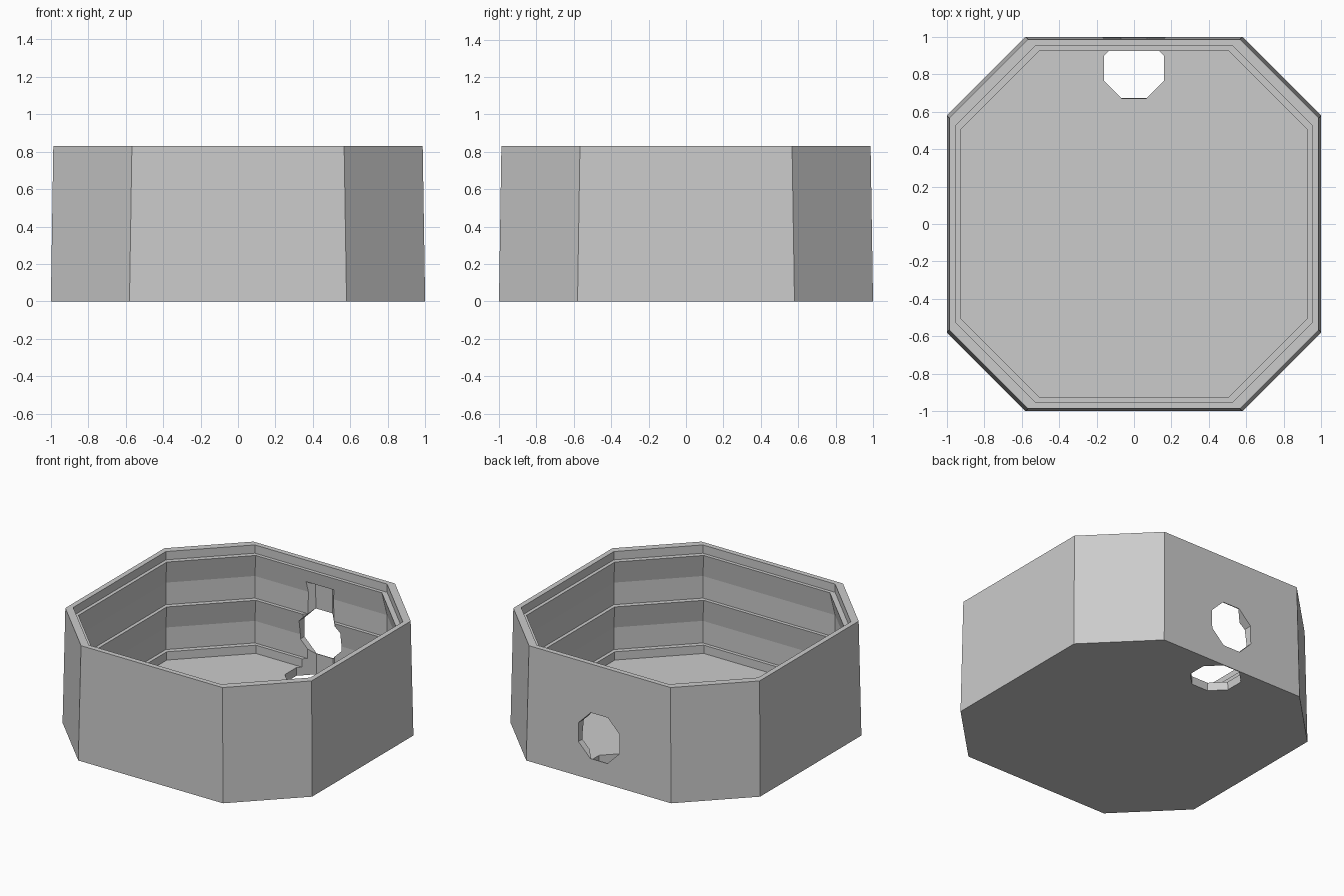
import bpy, bmesh, math

if "Cube" in bpy.data.objects:
    bpy.data.objects.remove(bpy.data.objects["Cube"])

CHAMFER = 0.42          # corner cut of the square outline
HEIGHT, DRAFT = 0.83, 0.013

grey = bpy.data.materials.new("light grey")
grey.diffuse_color = (0.6, 0.6, 0.6, 1)
grey.use_nodes = True
grey.node_tree.nodes["Principled BSDF"].inputs["Base Color"].default_value = grey.diffuse_color


def loft(name, rings):
    """Closed solid from a list of equal-length point rings."""
    bm = bmesh.new()
    loops = [[bm.verts.new(p) for p in ring] for ring in rings]
    n = len(loops[0])
    for low, high in zip(loops, loops[1:]):
        for i in range(n):
            j = (i + 1) % n
            bm.faces.new((low[i], low[j], high[j], high[i]))
    bm.faces.new(loops[0])
    bm.faces.new(loops[-1])
    bmesh.ops.recalc_face_normals(bm, faces=bm.faces)
    mesh = bpy.data.meshes.new(name)
    bm.to_mesh(mesh)
    bm.free()
    ob = bpy.data.objects.new(name, mesh)
    mesh.materials.append(grey)
    bpy.context.collection.objects.link(ob)
    return ob


def outline(a, z):
    """Square of half-width a with cut corners."""
    b = a - CHAMFER
    return [(x, y, z) for x, y in ((a, -b), (a, b), (b, a), (-b, a),
                                   (-a, b), (-a, -b), (-b, -a), (b, -a))]


def octagon(r):
    c = r / math.cos(math.pi / 8)
    return [(c * math.cos(math.pi / 8 + k * math.pi / 4),
             c * math.sin(math.pi / 8 + k * math.pi / 4)) for k in range(8)]


# Box wall: drafted outside, stepped rim, ribbed inside, flat floor
profile = [(1.0, 0), (1 - DRAFT, HEIGHT), (0.95, HEIGHT), (0.95, 0.77), (0.925, 0.77)]
for ledge in (0.445, 0.12):
    profile += [(0.95, ledge + 0.16), (0.95, ledge), (0.925, ledge)]
profile.append((0.925, 0.06))
box = loft("octagonal_box", [outline(a, z) for a, z in profile])

# Upright cable channel leaning with the wall, and cable hole through the back
channel = loft("channel_cutter", [
    [(x, 0.833 - DRAFT * z / HEIGHT + y, z) for x, y in octagon(0.161)]
    for z in (-0.1, 0.68)])
hole = loft("hole_cutter", [
    [(x, y, 0.315 + z) for x, z in octagon(0.165)] for y in (0.8, 1.1)])

bpy.context.view_layer.objects.active = box
for cutter in (channel, hole):
    cutter.hide_render = True
    mod = box.modifiers.new(cutter.name, 'BOOLEAN')
    mod.operation = 'DIFFERENCE'
    mod.solver = 'EXACT'
    mod.object = cutter
    bpy.ops.object.modifier_apply(modifier=mod.name)
    bpy.data.objects.remove(cutter)
